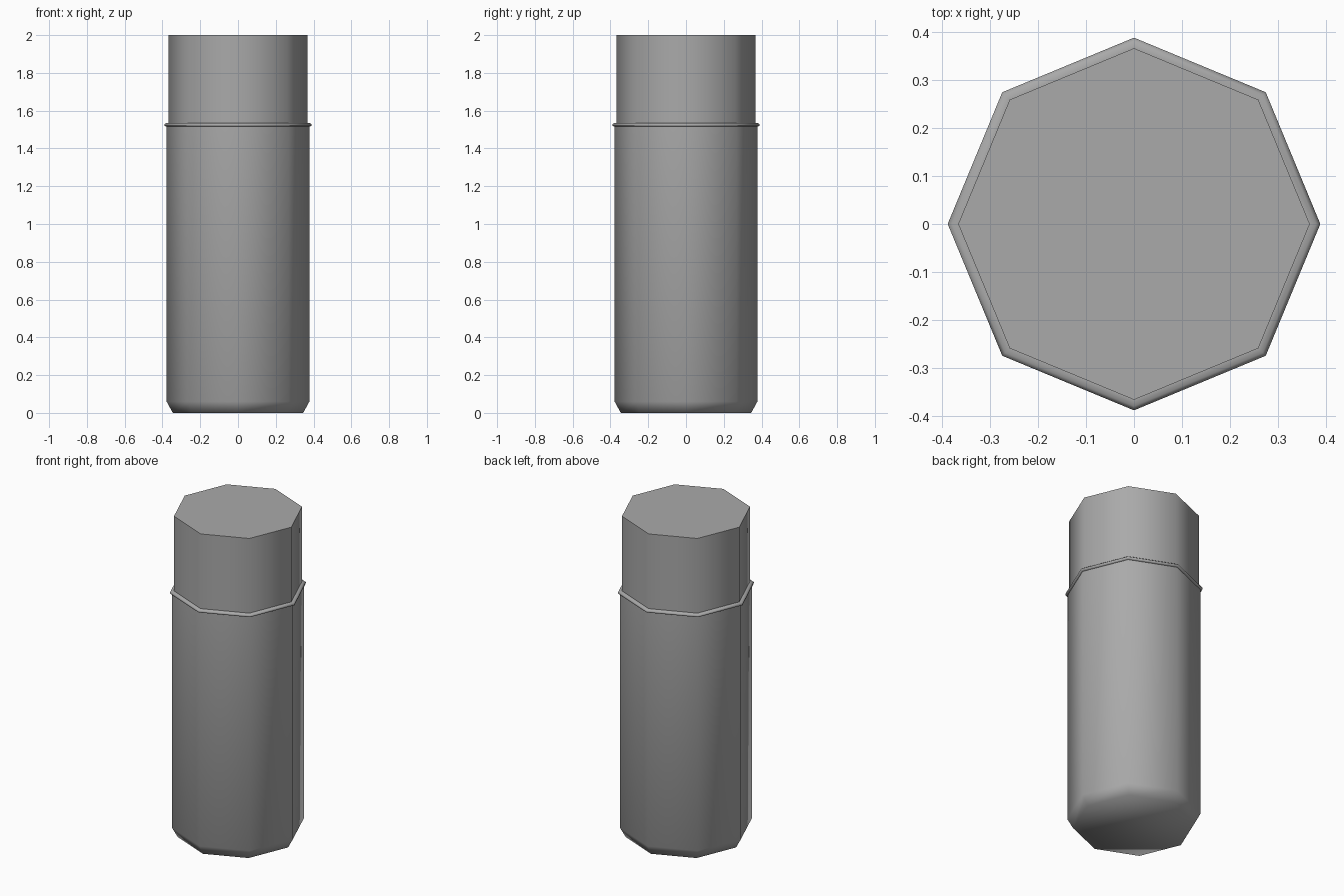
import bpy
import bmesh
from math import cos, sin, tau, radians

cube = bpy.data.objects.get("Cube")
if cube:
    bpy.data.objects.remove(cube, do_unlink=True)

SIDES = 8

grey = bpy.data.materials.new("plain_grey")
grey.use_nodes = True
colour = (0.4, 0.4, 0.4, 1)
grey.diffuse_color = colour
grey.node_tree.nodes["Principled BSDF"].inputs["Base Color"].default_value = colour


def lathe(name, profile, sharp_angle):
    """Turn a (radius, height) profile into a closed, smooth octagonal solid."""
    bm = bmesh.new()
    rings = [[bm.verts.new((r * cos(tau * i / SIDES), r * sin(tau * i / SIDES), z))
              for i in range(SIDES)] for r, z in profile]
    for low, high in zip(rings, rings[1:]):
        for i in range(SIDES):
            j = (i + 1) % SIDES
            bm.faces.new((low[i], low[j], high[j], high[i]))
    bm.faces.new(rings[0][::-1])
    bm.faces.new(rings[-1])
    bm.normal_update()
    for face in bm.faces:
        face.smooth = True
    for edge in bm.edges:
        edge.smooth = edge.calc_face_angle() < radians(sharp_angle)
    mesh = bpy.data.meshes.new(name)
    bm.to_mesh(mesh)
    bm.free()
    mesh.materials.append(grey)
    obj = bpy.data.objects.new(name, mesh)
    bpy.context.collection.objects.link(obj)
    return obj


# Main body with chamfered base
lathe("body", [(0.345, 0), (0.378, 0.06), (0.378, 1.52)], 70)

# Thin collar between body and lid
lathe("collar", [(0.378, 1.515), (0.388, 1.519), (0.389, 1.528), (0.38, 1.535), (0.366, 1.535)], 75)

# Straight lid with flat top
lathe("lid", [(0.367, 1.5), (0.367, 2)], 70)
